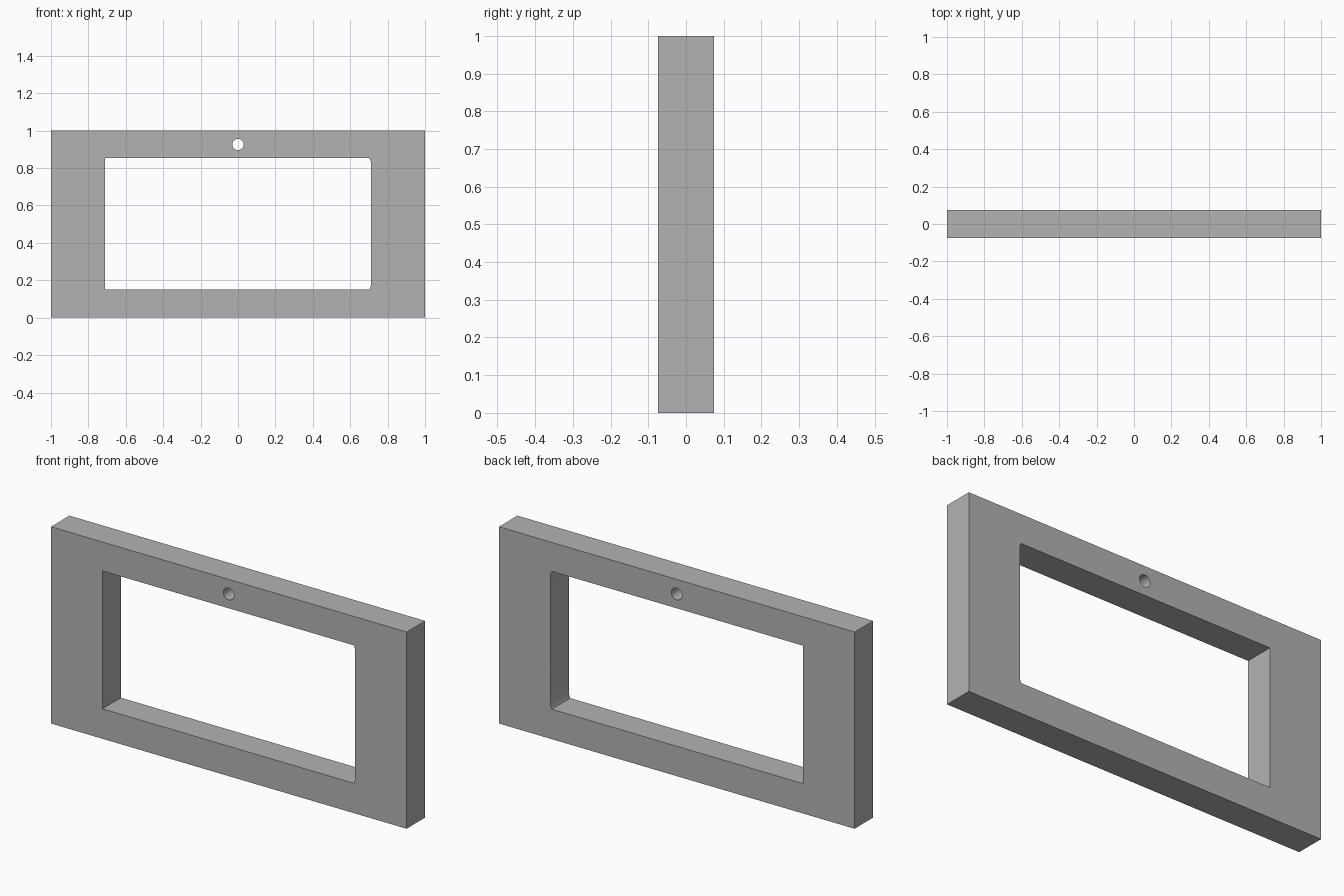
import bpy
import math

cube = bpy.data.objects.get("Cube")
if cube:
    bpy.data.objects.remove(cube, do_unlink=True)

DEPTH = 0.148

grey = bpy.data.materials.new("mid grey")
grey.use_nodes = True
colour = (0.45, 0.45, 0.45, 1)
grey.diffuse_color = colour
grey.node_tree.nodes["Principled BSDF"].inputs["Base Color"].default_value = colour


def add_loop(curve, points):
    """Closed outline in the curve's plane."""
    spline = curve.splines.new('POLY')
    spline.points.add(len(points) - 1)
    for point, (x, z) in zip(spline.points, points):
        point.co = (x, z, 0, 1)
    spline.use_cyclic_u = True


profile = bpy.data.curves.new("frame_profile", 'CURVE')
profile.dimensions = '2D'
profile.fill_mode = 'BOTH'
profile.extrude = DEPTH / 2

# Outer rectangle
add_loop(profile, [(-1, 0), (1, 0), (1, 1), (-1, 1)])

# Window opening, with eased corners on the left side
add_loop(profile, [(-0.71, 0.152), (0.703, 0.152), (0.71, 0.17),
                   (0.71, 0.835), (0.703, 0.853), (-0.71, 0.853)])

# Round hanging hole
STEPS = 32
angles = [2 * math.pi * i / STEPS for i in range(STEPS)]
add_loop(profile, [(0.03 * math.cos(a), 0.926 + 0.03 * math.sin(a)) for a in angles])

# Stand the extruded profile upright and turn it into a mesh
frame = bpy.data.objects.new("frame", profile)
bpy.context.collection.objects.link(frame)
frame.rotation_euler.x = math.pi / 2
bpy.ops.object.select_all(action='DESELECT')
frame.select_set(True)
bpy.context.view_layer.objects.active = frame
bpy.ops.object.convert(target='MESH')
bpy.ops.object.transform_apply(location=False, rotation=True, scale=False)
frame.data.materials.clear()
frame.data.materials.append(grey)
bpy.ops.object.shade_smooth_by_angle(angle=math.radians(30))
